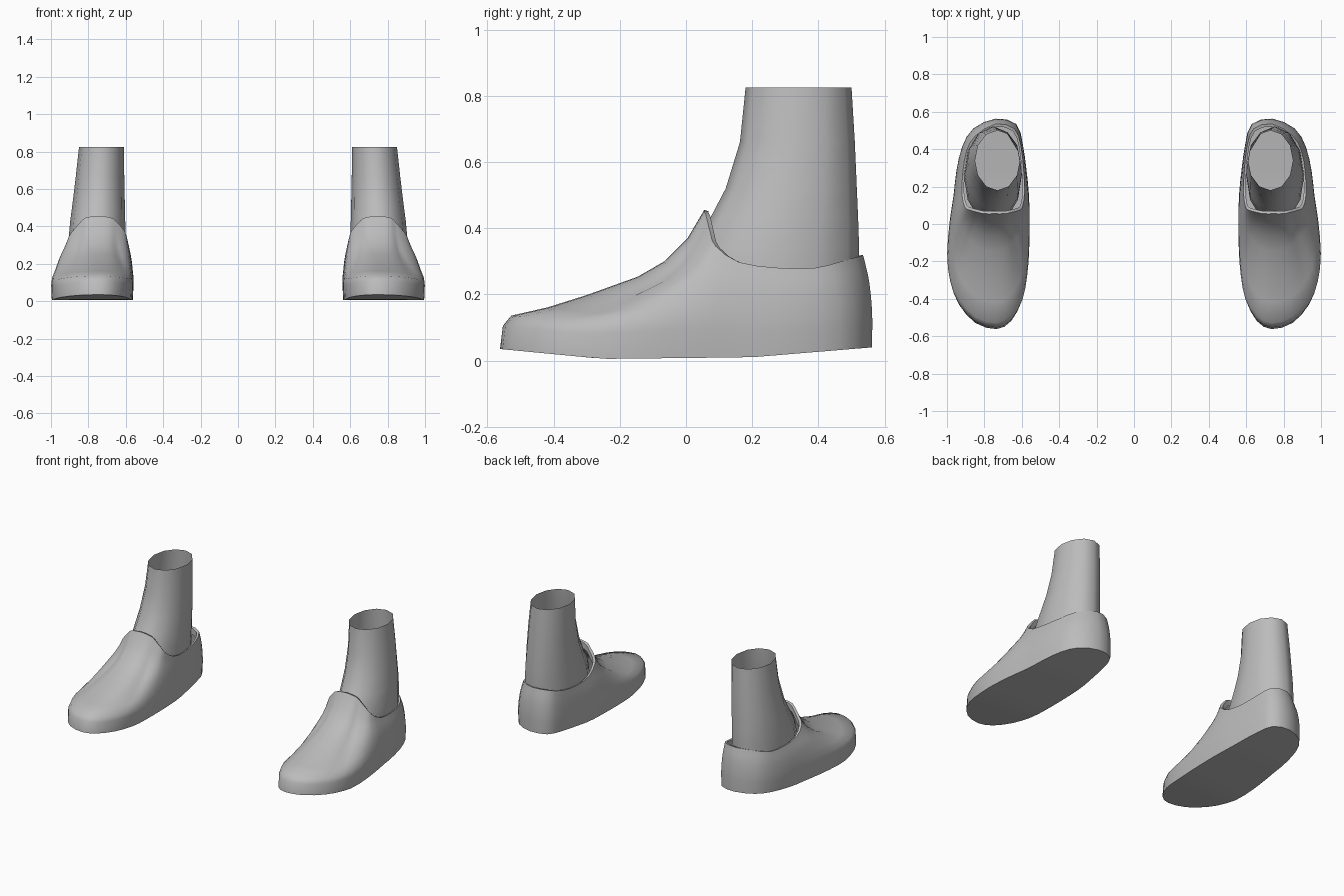
import bpy, bmesh, math
from mathutils import Vector

if "Cube" in bpy.data.objects:
    bpy.data.objects.remove(bpy.data.objects["Cube"])

grey = bpy.data.materials.new("grey")
grey.diffuse_color = (0.5, 0.5, 0.5, 1)
grey.use_nodes = True
grey.node_tree.nodes["Principled BSDF"].inputs["Base Color"].default_value = grey.diffuse_color

# Shoe columns, toe -> outer side -> heel -> inner side:
# sole outline x, y and the matching collar point x, y, z
COLUMNS = [
    (.735, -.563, .745, .055, .455), (.85, -.53, .80, .055, .45),
    (.94, -.43, .825, .06, .44), (.985, -.31, .845, .065, .42),
    (1.0, -.16, .88, .075, .38), (.985, .02, .905, .09, .345),
    (.965, .15, .92, .16, .297), (.95, .28, .915, .28, .28),
    (.92, .41, .895, .39, .28), (.86, .51, .85, .47, .30),
    (.74, .563, .74, .535, .318), (.63, .535, .64, .51, .315),
    (.595, .43, .605, .42, .29), (.575, .29, .59, .29, .278),
    (.562, .16, .585, .17, .295), (.558, .02, .595, .095, .345),
    (.56, -.14, .61, .075, .38), (.57, -.28, .645, .065, .42),
    (.595, -.41, .665, .06, .44), (.655, -.52, .695, .055, .45)]
# Upper profiles: inward fraction, height fraction
INSTEP = [(0, 0), (.016, .167), (.057, .24), (.236, .3), (.43, .39),
          (.675, .52), (.805, .63), (.92, .8), (1, 1)]
SIDE = [(0, 0), (0, .28), (.05, .42), (.15, .55), (.3, .68),
        (.5, .8), (.7, .88), (.87, .95), (1, 1)]
SOLE = [(-.565, .035), (-.25, .005), (.2, .01), (.565, .04)]
# Leg rings: z, inner x, outer x, front y, back y
LEG = [(.15, .60, .91, .01, .515), (.25, .60, .91, .0, .52),
       (.34, .60, .905, .02, .523), (.43, .603, .897, .073, .52),
       (.52, .605, .885, .12, .516), (.66, .608, .868, .163, .51),
       (.825, .61, .85, .18, .50)]


def sole_z(y):
    for (y0, z0), (y1, z1) in zip(SOLE, SOLE[1:]):
        if y <= y1:
            return z0 + (z1 - z0) * (y - y0) / (y1 - y0)
    return SOLE[-1][1]


def smooth_closed(pts):
    """Double the points of a closed loop along a smooth curve."""
    out, n = [], len(pts)
    for i in range(n):
        a, b, c, d = (Vector(pts[(i + k) % n]) for k in (-1, 0, 1, 2))
        out += [b, (b + c) * .5625 - (a + d) * .0625]
    return out


def loft(name, rings, side, sole=False):
    bm = bmesh.new()
    loops = [[bm.verts.new((x * side, y, z)) for x, y, z in r] for r in rings]
    n = len(loops[0])
    for lo, hi in zip(loops, loops[1:]):
        for i in range(n):
            j = (i + 1) % n
            bm.faces.new((lo[i], lo[j], hi[j], hi[i]))
    if sole:  # strips across the foot, from toe to heel
        b = loops[0]
        for i in range(n // 2):
            f = [b[i], b[-i % n], b[n - i - 1], b[i + 1]]
            bm.faces.new(list(dict.fromkeys(f)))
    if side < 0:
        bmesh.ops.reverse_faces(bm, faces=bm.faces)
    me = bpy.data.meshes.new(name)
    bm.to_mesh(me)
    bm.free()
    me.materials.append(grey)
    ob = bpy.data.objects.new(name, me)
    bpy.context.collection.objects.link(ob)
    bpy.ops.object.select_all(action='DESELECT')
    ob.select_set(True)
    bpy.context.view_layer.objects.active = ob
    bpy.ops.object.shade_smooth_by_angle(angle=math.radians(50))


# Shoe rings, blending the instep profile into the side profile
cols = smooth_closed(COLUMNS)
shoe = []
for (sf, gf), (ss, gs) in zip(INSTEP, SIDE):
    ring = []
    for bx, by, cx, cy, cz in cols:
        f = min(1, max(0, (.12 - by) / .5))
        s, g = ss + (sf - ss) * f, gs + (gf - gs) * f
        z0 = sole_z(by)
        ring.append((bx + (cx - bx) * s, by + (cy - by) * s, z0 + (cz - z0) * g))
    shoe.append(ring)
shoe[0] = [(.77 + (x - .77) * .98, y * .998, z) for x, y, z in shoe[0]]
# Collar lip folded inside
shoe.append([(.75 + (x - .75) * .93, .28 + (y - .28) * .94, z - .004) for x, y, z in shoe[-1]])
shoe.append([(x, y, z - .04) for x, y, z in shoe[-1]])

# Leg rings
leg = []
for z, x0, x1, y0, y1 in LEG:
    leg.append([((x0 + x1) / 2 + (x1 - x0) / 2 * math.sin(a),
                 (y0 + y1) / 2 - (y1 - y0) / 2 * math.cos(a), z)
                for a in (math.tau * i / 12 for i in range(12))])

for label, side in (("right", 1), ("left", -1)):
    loft(label + "_shoe", shoe, side, sole=True)
    loft(label + "_leg", leg, side)
